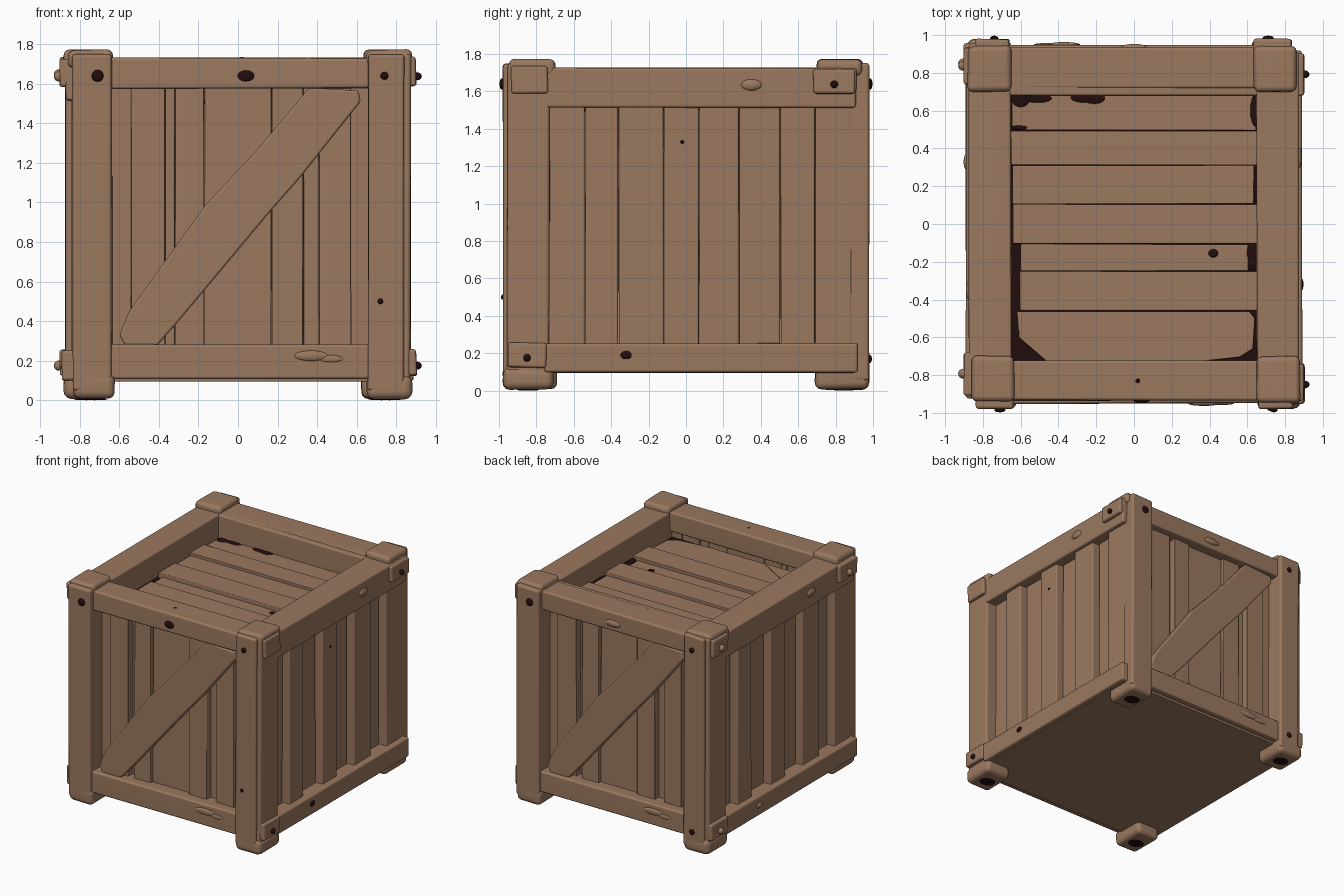
import bpy, bmesh, math, random
from mathutils import Matrix, Vector

if "Cube" in bpy.data.objects:
    bpy.data.objects.remove(bpy.data.objects["Cube"])

random.seed(4)


def material(name, rgb):
    m = bpy.data.materials.new(name)
    m.diffuse_color = (*rgb, 1)
    m.use_nodes = True
    m.node_tree.nodes["Principled BSDF"].inputs["Base Color"].default_value = m.diffuse_color
    return m


WOOD = material("brown wood", (0.325, 0.190, 0.115))
DARK = material("dark holes", (0.016, 0.004, 0.004))


def finish(name, bm, mat):
    bmesh.ops.recalc_face_normals(bm, faces=bm.faces)
    me = bpy.data.meshes.new(name)
    bm.to_mesh(me)
    bm.free()
    ob = bpy.data.objects.new(name, me)
    bpy.context.collection.objects.link(ob)
    me.materials.append(mat)
    bpy.context.view_layer.objects.active = ob
    ob.select_set(True)
    bpy.ops.object.shade_smooth_by_angle(angle=math.radians(40))
    ob.select_set(False)
    ob.modifiers.new("flat_sides", 'WEIGHTED_NORMAL').keep_sharp = True
    return ob


def sides(both):
    # the crate repeats itself after half a turn about z
    return ((1, "a"), (-1, "b")) if both else ((1, ""),)


def round_edges(bm, width):
    if width:
        bmesh.ops.recalc_face_normals(bm, faces=bm.faces)
        bm.normal_update()
        bmesh.ops.bevel(bm, geom=bm.edges[:], offset=width, segments=3,
                        profile=0.5, affect='EDGES')


def box(name, x, y, z, bevel=0.012, mat=WOOD, both=True, wobble=0.004):
    for s, tag in sides(both):
        bm = bmesh.new()
        bmesh.ops.create_cube(bm, size=1)
        for v in bm.verts:
            p = [r[0] if c < 0 else r[1] for c, r in zip(v.co, (x, y, z))]
            v.co = Vector(p) + Vector([random.uniform(-wobble, wobble) for _ in p])
            v.co.x *= s
            v.co.y *= s
        round_edges(bm, bevel)
        finish(name + "_" + tag if tag else name, bm, mat)


def prism(name, pts, axis, lo, hi, bevel=0.01, mat=WOOD, both=True):
    # outline drawn at two depths along y (axis 1) or z (axis 2), then joined
    for s, tag in sides(both):
        bm = bmesh.new()
        rings = [[bm.verts.new((a * s, d * s, b) if axis == 1 else (a * s, b * s, d))
                  for a, b in pts] for d in (lo, hi)]
        for ring in rings:
            bm.faces.new(ring)
        for i in range(len(pts)):
            bm.faces.new((rings[0][i - 1], rings[0][i], rings[1][i], rings[1][i - 1]))
        round_edges(bm, bevel)
        finish(name + "_" + tag if tag else name, bm, mat)


def dome(name, pos, radii, mat=DARK, both=True):
    for s, tag in sides(both):
        bm = bmesh.new()
        bmesh.ops.create_uvsphere(bm, u_segments=16, v_segments=10, radius=1)
        m = Matrix.Translation((pos[0] * s, pos[1] * s, pos[2])) @ Matrix.Diagonal((*radii, 1))
        bmesh.ops.transform(bm, matrix=m, verts=bm.verts)
        finish(name + "_" + tag if tag else name, bm, mat)


# corner posts with caps and feet
box("broad_post", (.66, .872), (-.955, -.73), (.05, 1.75), .018)
box("broad_post_face", (.66, .84), (-.98, -.9), (.05, 1.75), .015)
box("broad_post_cap", (.65, .88), (-.945, -.70), (1.68, 1.772), .03)
box("broad_post_foot", (.65, .88), (-.98, -.71), (.006, .13), .04)
box("narrow_post", (-.835, -.635), (-.98, -.72), (.05, 1.75), .018)
box("narrow_post_cap", (-.86, -.635), (-.94, -.70), (1.68, 1.772), .03)
box("narrow_post_foot", (-.835, -.625), (-.98, -.69), (.006, .13), .035)
for px, py in ((.765, -.85), (-.725, -.84)):
    dome("foot_hole", (px, py, .005), (.065, .055, .005))

# front and back rails
box("front_top_rail", (-.66, .69), (-.935, -.72), (1.575, 1.73), .015)
box("front_bottom_rail", (-.66, .69), (-.95, -.75), (.11, .28), .015)
box("back_rail_inner_strip", (-.66, .66), (.68, .76), (1.53, 1.726), .012, both=False)

# side rails
box("side_top_rail", (.65, .872), (-.76, .91), (1.515, 1.725), .015)
box("side_bottom_rail", (.74, .89), (-.76, .92), (.10, .25), .015)

# joint plates with pegs, dark on the right side only
for nm, y0, y1, z0, z1 in (("front_top", -.935, -.74, 1.59, 1.735),
                           ("back_top", .68, .905, 1.585, 1.72),
                           ("front_bottom", -.955, -.745, .125, .255)):
    box(nm + "_joint_plate", (.80, .902), (y0, y1), (z0, z1), .014)
    yc, zc = (y0 + y1) / 2, (z0 + z1) / 2 - .015
    dome(nm + "_left_peg", (-.905, -yc, zc), (.026, .026, .026), WOOD, False)
    if nm != "front_top":
        dome(nm + "_right_peg", (.905, yc, zc), (.024, .020, .020), DARK, False)

# front and back planks, alternately set back
edges = [-.64, -.54, -.37, -.32, -.17, .17, .33, .41, .57, .67]
for i, (a, b) in enumerate(zip(edges, edges[1:])):
    out = (.83, .87, .82, .87, .845, .87, .82, .87, .83)[i]
    box("front_plank_%d" % i, (a + .001, b - .001), (-out, -.76), (.14, 1.66), .006, wobble=.002)

# diagonal brace
prism("diagonal_brace", [(-.60, .33), (-.57, .275), (-.41, .275), (-.30, .40), (.16, .95), (.31, 1.12),
                         (.62, 1.51), (.61, 1.565), (.36, 1.58), (.10, 1.27), (-.17, .98), (-.55, .45)],
      1, -.92, -.85, .012)

# side planks, alternately set back
edges = [-.75, -.54, -.36, -.12, .07, .285, .505, .69, .885]
for i, (a, b) in enumerate(zip(edges, edges[1:])):
    out = (.78, .84)[i % 2]
    box("side_plank_%d" % i, (.72, out), (a + .001, b - .001), (.13, 1.64), .010, wobble=.003)

# inner body, underside board and dark lid bed
box("inner_body", (-.74, .74), (-.79, .79), (.12, 1.50), 0, both=False, wobble=0)
box("underside_board", (-.84, .84), (-.90, .90), (.095, .13), .006, both=False, wobble=0)
box("dark_lid_bed", (-.67, .67), (-.75, .75), (1.50, 1.522), 0, DARK, False, 0)

# lid planks lying inside the frame
lid = [(.495, .72, -.645, .645, 0), (.31, .495, -.65, .665, .02), (.105, .31, -.645, .635, 0),
       (-.105, .105, -.64, .665, .02), (-.25, -.107, -.60, .605, -.004), (-.46, -.25, -.605, .66, .015)]
for i, (a, b, l, r, h) in enumerate(lid):
    box("lid_plank_%d" % i, (l, r), (a + .001, b - .001), (1.49, 1.543 + h), .006, both=False, wobble=.002)
prism("broken_lid_plank", [(-.62, -.462), (.61, -.462), (.64, -.50), (.63, -.66), (.56, -.705), (.33, -.73),
                           (-.46, -.73), (-.61, -.60)], 2, 1.49, 1.54, .006, both=False)
prism("lid_splinter", [(-.61, -.50), (-.50, -.54), (-.20, -.72), (-.45, -.72), (-.61, -.59)],
      2, 1.53, 1.546, 0, both=False)

# dark worn patches on the lid
for i, (x, y, rx, ry) in enumerate(((-.60, .66, .05, .045), (-.51, .665, .08, .024), (-.27, .67, .07, .028),
                                    (-.21, .665, .06, .03), (.645, .60, .03, .09), (.645, .20, .012, .09),
                                    (.632, -.15, .035, .05), (.63, -.21, .025, .04), (-.61, .51, .05, .012))):
    dome("lid_worn_patch_%d" % i, (x, y, 1.541), (rx, ry, .009), DARK, False)
dome("lid_knot", (.42, -.155, 1.538), (.026, .022, .009), DARK, False)

# nails in the posts and rails, and small dark knots
dome("post_top_nail", (-.71, 1.64 - 2.625, 1.64), (.03, .012, .03))
dome("broad_post_top_nail", (.74, -.985, 1.64), (.02, .012, .02))
dome("front_post_nail", (.72, -.98, .5), (.014, .009, .014), DARK, False)
dome("back_post_low_nail", (-.74, .982, .17), (.022, .012, .022), DARK, False)
dome("front_rail_nail", (.04, -.936, 1.64), (.042, .012, .028), DARK, False)
dome("side_rail_nail", (.89, -.32, .19), (.007, .03, .022), DARK, False)
dome("right_plank_nail", (.84, -.02, 1.33), (.006, .010, .010), DARK, False)
dome("rail_top_nail", (.02, -.83, 1.73), (.014, .014, .006), DARK, False)

# raised wood knots
dome("front_knot", (.37, -.95, .225), (.085, .013, .026), WOOD)
dome("front_knot_tail", (.47, -.95, .21), (.06, .008, .018), WOOD)
dome("back_top_knot", (0, .935, 1.64), (.07, .018, .026), WOOD, False)
dome("side_knot", (.872, .35, 1.635), (.018, .055, .03), WOOD)
dome("left_low_knot", (-.89, .33, .18), (.012, .04, .022), WOOD, False)
